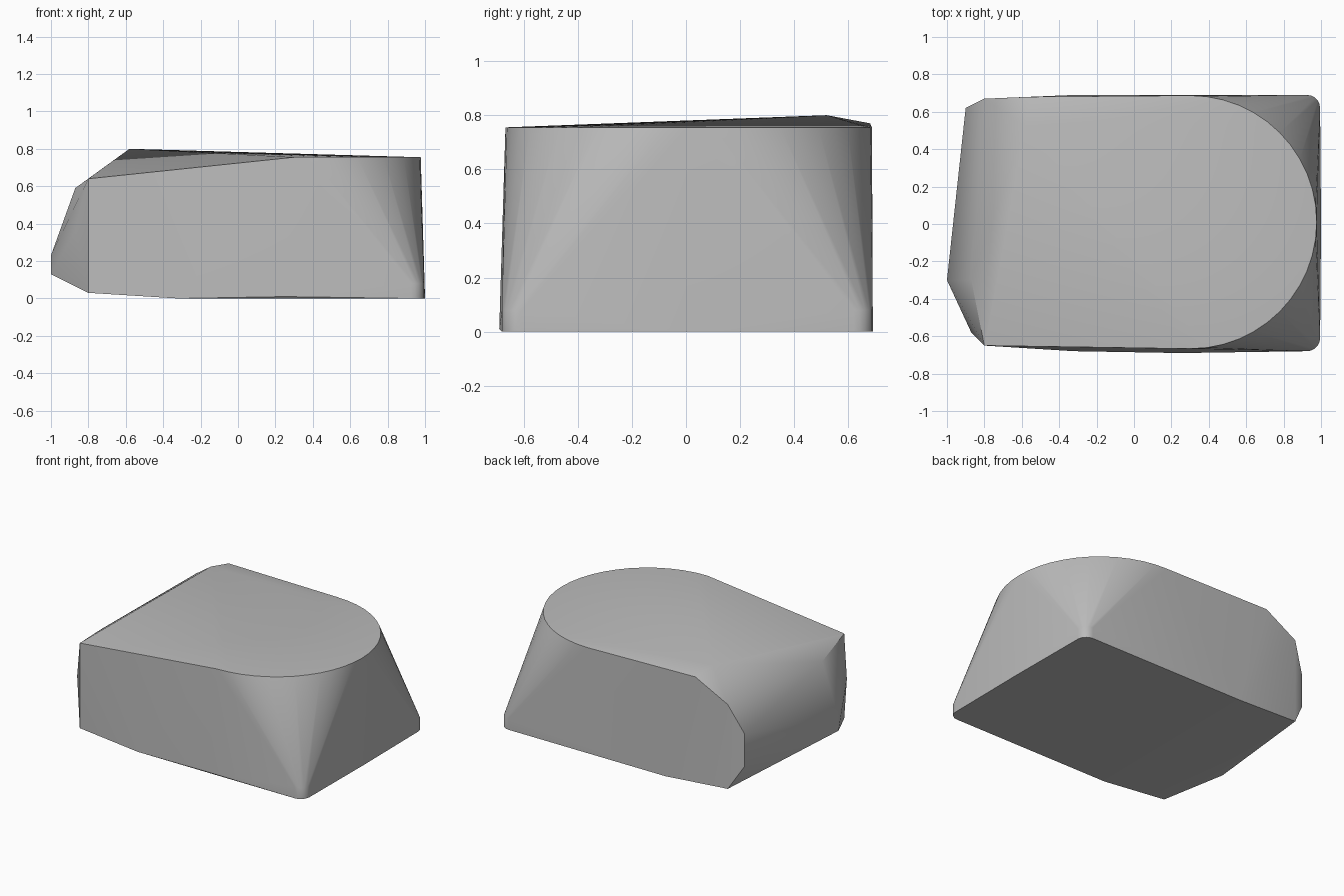
import bpy
import bmesh
from math import cos, sin, radians, pi

cube = bpy.data.objects.get("Cube")
if cube:
    bpy.data.objects.remove(cube, do_unlink=True)


def arc(cx, cy, r, start, end, steps, z):
    """Points along a horizontal arc, angles in degrees."""
    angles = [radians(start + (end - start) * i / steps) for i in range(steps + 1)]
    return [(cx + r * cos(a), cy + r * sin(a), z) for a in angles]


# Rounded end of the top
points = arc(0.30, 0.01, 0.677, -90, 90, 24, 0.755)

# Small rounded lower corners, each a short upright post
for z in (0.0, 0.08):
    points += arc(0.925, -0.61, 0.07, -90, 0, 5, z)
    points += arc(0.925, 0.62, 0.07, 0, 90, 5, z)
points.append((1.0, 0.0, 0.0))

# Underside, slightly lifted toward the chamfered end
points += [(0.25, -0.69, 0.01), (-0.32, -0.68, 0.0), (-0.32, 0.69, 0.0)]
points += [(-0.80, -0.65, 0.03), (-0.80, 0.67, 0.03)]

# Upper rim and peak at the chamfered end
points += [(-0.80, -0.65, 0.64), (-0.80, 0.67, 0.635)]
points += [(-0.58, 0.52, 0.80), (-0.55, 0.68, 0.77)]

# Blunt nose
points += [(-1.0, -0.30, 0.13), (-1.0, -0.30, 0.23), (-0.87, -0.30, 0.59)]
points += [(-0.87, -0.58, 0.36), (-0.90, 0.62, 0.20), (-0.90, 0.62, 0.43)]

# Wrap the outline points in one convex skin
bm = bmesh.new()
for p in points:
    bm.verts.new(p)
bmesh.ops.convex_hull(bm, input=bm.verts[:])
bmesh.ops.delete(bm, geom=[v for v in bm.verts if not v.link_faces], context='VERTS')
bmesh.ops.recalc_face_normals(bm, faces=bm.faces[:])
mesh = bpy.data.meshes.new("block_body")
bm.to_mesh(mesh)
bm.free()
body = bpy.data.objects.new("block_body", mesh)
bpy.context.collection.objects.link(body)

# Plain grey
grey = bpy.data.materials.new("plain_grey")
grey.use_nodes = True
colour = (0.5, 0.5, 0.5, 1.0)
grey.diffuse_color = colour
grey.node_tree.nodes["Principled BSDF"].inputs["Base Color"].default_value = colour
mesh.materials.append(grey)

# Soft shading with crisp rims
bpy.ops.object.select_all(action='DESELECT')
body.select_set(True)
bpy.context.view_layer.objects.active = body
bpy.ops.object.shade_smooth_by_angle(angle=pi / 6)
